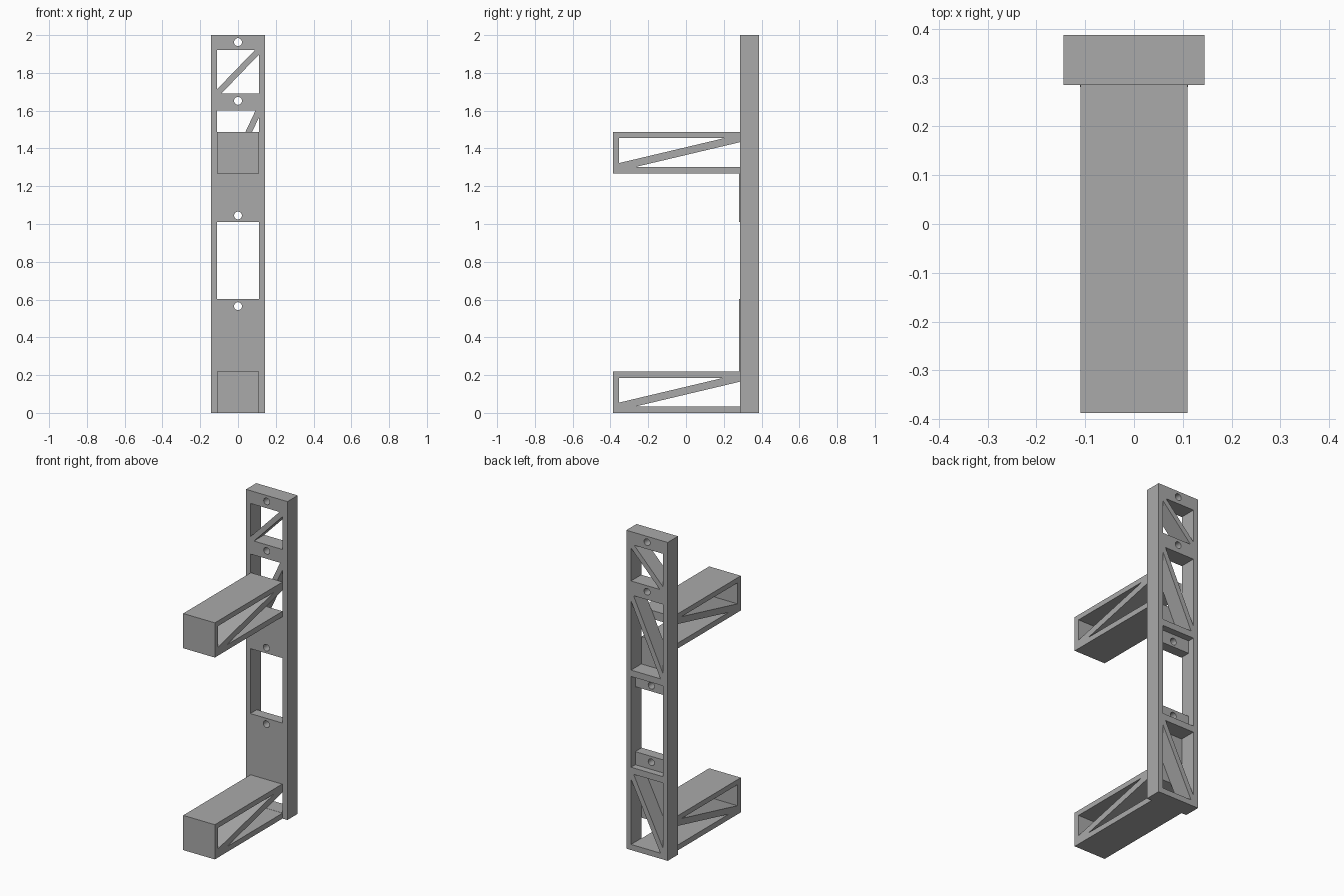
import bpy, bmesh, math
from mathutils import Vector

cube = bpy.data.objects.get("Cube")
if cube:
    bpy.data.objects.remove(cube, do_unlink=True)

grey = bpy.data.materials.new("plain grey")
grey.use_nodes = True
grey.diffuse_color = (0.4, 0.4, 0.4, 1)
grey.node_tree.nodes["Principled BSDF"].inputs["Base Color"].default_value = (0.4, 0.4, 0.4, 1)

FRONT, BACK = 0.285, 0.387      # depth range of the post
HALF, INNER = 0.144, 0.111      # half widths of the post and its openings


def prism(name, points, axis, lo, hi):
    """Extrude a 2D outline along x (points are y, z) or y (points are x, z)."""
    bm = bmesh.new()
    place = (lambda a, b: (lo, a, b)) if axis == "x" else (lambda a, b: (a, lo, b))
    face = bm.faces.new([bm.verts.new(place(a, b)) for a, b in points])
    moved = bmesh.ops.extrude_face_region(bm, geom=[face])["geom"]
    step = Vector((hi - lo, 0, 0)) if axis == "x" else Vector((0, hi - lo, 0))
    bmesh.ops.translate(bm, vec=step, verts=[v for v in moved if isinstance(v, bmesh.types.BMVert)])
    bmesh.ops.recalc_face_normals(bm, faces=bm.faces)
    mesh = bpy.data.meshes.new(name)
    bm.to_mesh(mesh)
    bm.free()
    mesh.materials.append(grey)
    obj = bpy.data.objects.new(name, mesh)
    bpy.context.collection.objects.link(obj)
    return obj


def rect(a0, b0, a1, b1):
    return [(a0, b0), (a1, b0), (a1, b1), (a0, b1)]


def truss(a0, b0, a1, b1, half_bar):
    """Two triangles that leave a rising diagonal bar in a rectangle."""
    w, h = a1 - a0, b1 - b0
    da, db = half_bar * math.hypot(w, h) / h, half_bar * math.hypot(w, h) / w
    return [[(a0, b0 + db), (a1 - da, b1), (a0, b1)],
            [(a0 + da, b0), (a1, b0), (a1, b1 - db)]]


def cut(target, outline, axis, lo, hi):
    cutter = prism("cutter", outline, axis, lo, hi)
    cutter.hide_render = True
    mod = target.modifiers.new("cut", "BOOLEAN")
    mod.operation, mod.solver, mod.object = "DIFFERENCE", "EXACT", cutter
    bpy.context.view_layer.objects.active = target
    bpy.ops.object.modifier_apply(modifier=mod.name)
    bpy.data.objects.remove(cutter, do_unlink=True)


# Upright post with braced openings, a plain window and screw holes
post = prism("post", rect(-HALF, 0, HALF, 2), "y", FRONT, BACK)
for low, high in ((1.69, 1.92), (1.13, 1.602), (0.035, 0.48)):
    for triangle in truss(-INNER, low, INNER, high, 0.016):
        cut(post, triangle, "y", FRONT - 0.1, BACK + 0.1)
cut(post, rect(-INNER, 0.602, INNER, 1.01), "y", FRONT - 0.1, BACK + 0.1)
cut(post, rect(-INNER, 0.52, INNER, 1.09), "y", 0.345, BACK + 0.1)
for z in (1.963, 1.652, 1.045, 0.565):
    ring = [(0.021 * math.cos(math.tau * i / 24), z + 0.021 * math.sin(math.tau * i / 24))
            for i in range(24)]
    cut(post, ring, "y", FRONT - 0.1, BACK + 0.1)

# Two braced box arms reaching forward, open at the post end
for name, base in (("lower_arm", 0), ("upper_arm", 1.268)):
    arm = prism(name, rect(-0.387, base, FRONT, base + 0.218), "x", -0.11, 0.11)
    for triangle in truss(-0.354, base + 0.034, FRONT + 0.002, base + 0.186, 0.02):
        cut(arm, triangle, "x", -0.3, 0.3)

# Thin cover sheets on the front of the post
for name, low, high in (("lower_cover", 0.218, 0.602), ("upper_cover", 1.01, 1.268)):
    cover = prism(name, rect(-INNER, low, INNER, high), "y", FRONT - 0.004, FRONT)
    hole_z = 0.565 if name == "lower_cover" else 1.045
    ring = [(0.021 * math.cos(math.tau * i / 24), hole_z + 0.021 * math.sin(math.tau * i / 24))
            for i in range(24)]
    cut(cover, ring, "y", FRONT - 0.1, FRONT + 0.1)
